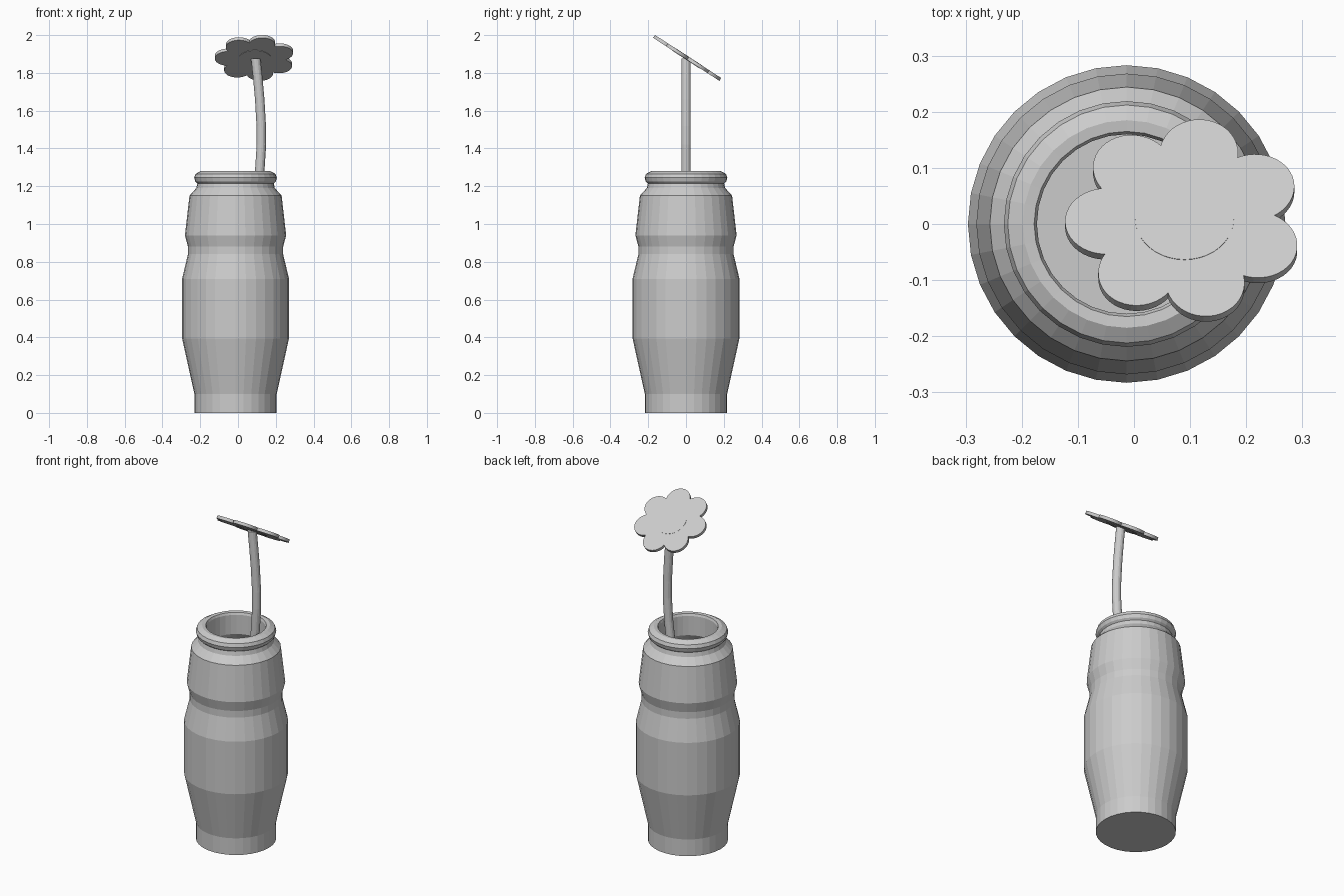
import bpy, bmesh, math
from mathutils import Matrix, Vector

if "Cube" in bpy.data.objects:
    bpy.data.objects.remove(bpy.data.objects["Cube"])

grey = bpy.data.materials.new("light_grey")
grey.diffuse_color = (0.6, 0.6, 0.6, 1)
grey.use_nodes = True
grey.node_tree.nodes["Principled BSDF"].inputs["Base Color"].default_value = grey.diffuse_color


def finish(name, bm):
    bmesh.ops.recalc_face_normals(bm, faces=bm.faces)
    mesh = bpy.data.meshes.new(name)
    bm.to_mesh(mesh)
    bm.free()
    mesh.materials.append(grey)
    ob = bpy.data.objects.new(name, mesh)
    bpy.context.collection.objects.link(ob)
    return ob


def skin(name, rings):
    """Join equal-sized rings of points and cap both ends."""
    bm = bmesh.new()
    rows = [[bm.verts.new(p) for p in ring] for ring in rings]
    n = len(rows[0])
    for a, b in zip(rows, rows[1:]):
        for i in range(n):
            j = (i + 1) % n
            bm.faces.new((a[i], a[j], b[j], b[i]))
    bm.faces.new(rows[0])
    bm.faces.new(rows[-1])
    return finish(name, bm)


def circle(cx, cy, z, rx, ry, n):
    return [Vector((cx + rx * math.cos(2 * math.pi * i / n),
                    cy + ry * math.sin(2 * math.pi * i / n), z)) for i in range(n)]


# Vase: outer wall, rolled rim, then inner wall down to the floor
profile = [(.218, 0), (.218, .10), (.283, .395), (.283, .71), (.252, .84),
           (.252, .88), (.268, .94), (.244, 1.15), (.208, 1.19), (.202, 1.215),
           (.213, 1.225), (.219, 1.245), (.212, 1.265), (.185, 1.28), (.165, 1.278),
           (.16, 1.265), (.16, 1.15), (.19, 1.1), (.22, .9), (.245, .7), (.245, .4), (.18, .1), (.18, .04)]
skin("vase", [circle(-.013, 0, z, r, r, 32) for r, z in profile])

# Stem: gently bent tube leaning in the vase
path = [(-.08, .05), (-.01, .5), (.06, .9), (.1, 1.15), (.115, 1.28),
        (.124, 1.42), (.123, 1.52), (.115, 1.66), (.105, 1.77), (.094, 1.875)]
skin("stem", [circle(x, 0, z, .025, .025, 16) for x, z in path])

# Flower head: petals and centre made flat, then tilted towards the back
tilt = Matrix.Translation((.09, .005, 1.88)) @ Matrix.Rotation(math.radians(-33), 4, 'X')
half = .009
for k in range(7):
    turn = Matrix.Rotation(math.radians(79.5) + k * 2 * math.pi / 7, 4, 'Z')
    petal = skin(f"petal_{k + 1}", [circle(.14, 0, z, .073, .070, 40) for z in (-half, half)])
    petal.data.transform(tilt @ turn)
centre = skin("flower_centre", [circle(0, 0, z, .088, .088, 40) for z in (-half - .002, half + .001)])
centre.data.transform(tilt)
